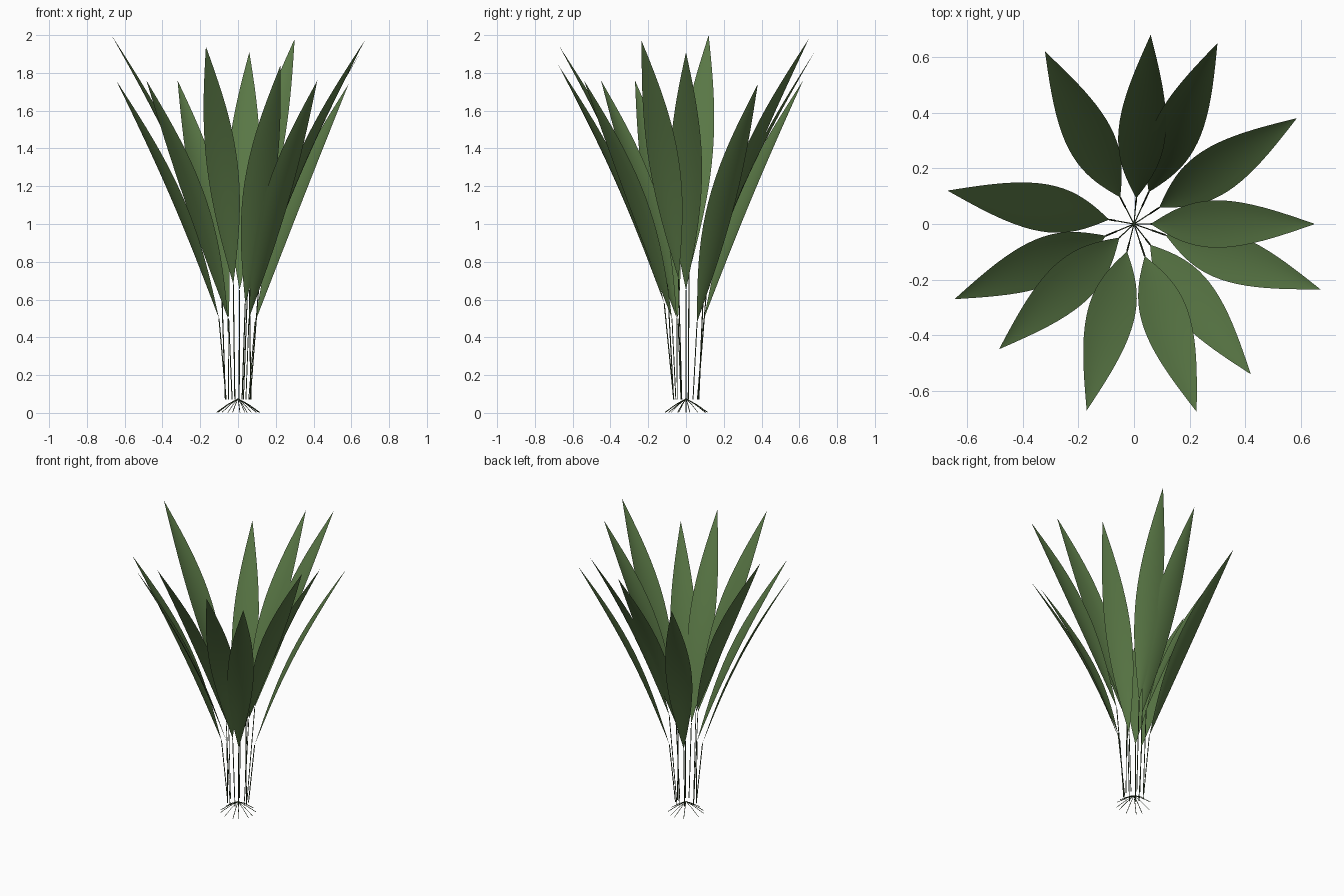
import bpy, bmesh, math
from mathutils import Vector

if "Cube" in bpy.data.objects:
    bpy.data.objects.remove(bpy.data.objects["Cube"])

# Leaf tips (x, y, z) read round the plant
TIPS = [(0.65, 0.0, 1.91), (0.585, 0.38, 1.74), (0.30, 0.65, 1.98), (0.06, 0.68, 1.91),
        (-0.32, 0.62, 1.76), (-0.67, 0.12, 2.0), (-0.645, -0.27, 1.76), (-0.485, -0.45, 1.76),
        (-0.17, -0.67, 1.94), (0.225, -0.675, 1.84), (0.42, -0.54, 1.76), (0.67, -0.235, 1.97)]
RISE, REACH = 1.26, 0.59      # blade height and outward spread
HALF, BOW, CUP = 0.085, 0.045, 0.012
ROWS, COLS = 20, 6


def material(name, rgb):
    m = bpy.data.materials.new(name)
    m.diffuse_color = (*rgb, 1)
    m.use_nodes = True
    m.node_tree.nodes["Principled BSDF"].inputs["Base Color"].default_value = m.diffuse_color
    return m


green = material("leaf_green", (0.10, 0.185, 0.06))
dark = material("stem_green", (0.05, 0.08, 0.03))


def add_mesh(name, bm, mat):
    me = bpy.data.meshes.new(name)
    bm.to_mesh(me)
    bm.free()
    me.materials.append(mat)
    for p in me.polygons:
        p.use_smooth = True
    ob = bpy.data.objects.new(name, me)
    bpy.context.collection.objects.link(ob)
    return ob


def blade(name, tip):
    """Pointed blade arching outward, gently cupped across its width."""
    tip = Vector(tip)
    out = Vector((tip.x, tip.y, 0)).normalized()
    side = Vector((-out.y, out.x, 0))
    base = tip - out * REACH - Vector((0, 0, RISE))
    inward = Vector((-out.x * RISE, -out.y * RISE, REACH)).normalized()
    bm = bmesh.new()
    rows = []
    for i in range(ROWS + 1):
        t = i / ROWS
        mid = base.lerp(tip, t) - out * BOW * math.sin(math.pi * t)
        if i in (0, ROWS):
            rows.append([bm.verts.new(mid)])
            continue
        w = math.sin(math.pi * t)
        rows.append([bm.verts.new(mid + side * HALF * w * u + inward * CUP * w * u * u)
                     for u in [2 * j / COLS - 1 for j in range(COLS + 1)]])
    for a, b in zip(rows, rows[1:]):
        for j in range(COLS):
            if len(a) == 1:
                bm.faces.new((a[0], b[j + 1], b[j]))
            elif len(b) == 1:
                bm.faces.new((a[j], a[j + 1], b[0]))
            else:
                bm.faces.new((a[j], a[j + 1], b[j + 1], b[j]))
    add_mesh(name, bm, green)
    return base, out


def strand(name, points, radius):
    """Thin tapered tube along a few points."""
    cu = bpy.data.curves.new(name, 'CURVE')
    cu.dimensions = '3D'
    cu.bevel_depth = radius
    cu.bevel_resolution = 0
    cu.use_fill_caps = True
    sp = cu.splines.new('POLY')
    sp.points.add(len(points) - 1)
    for p, co in zip(sp.points, points):
        p.co = (*co, 1)
    cu.materials.append(dark)
    ob = bpy.data.objects.new(name, cu)
    bpy.context.collection.objects.link(ob)


for n, tip in enumerate(TIPS, 1):
    # blade and the stem beneath it
    base, out = blade(f"leaf_blade_{n}", tip)
    foot = out * 0.068 + Vector((0, 0, 0.07))
    strand(f"leaf_stem_{n}", [foot, foot.lerp(base, 0.5), base], 0.003)
    # root under the same leaf
    strand(f"root_{n}", [Vector((0, 0, 0.075)), out * 0.055 + Vector((0, 0, 0.045)),
                         out * 0.115 + Vector((0, 0, 0.003))], 0.002)
